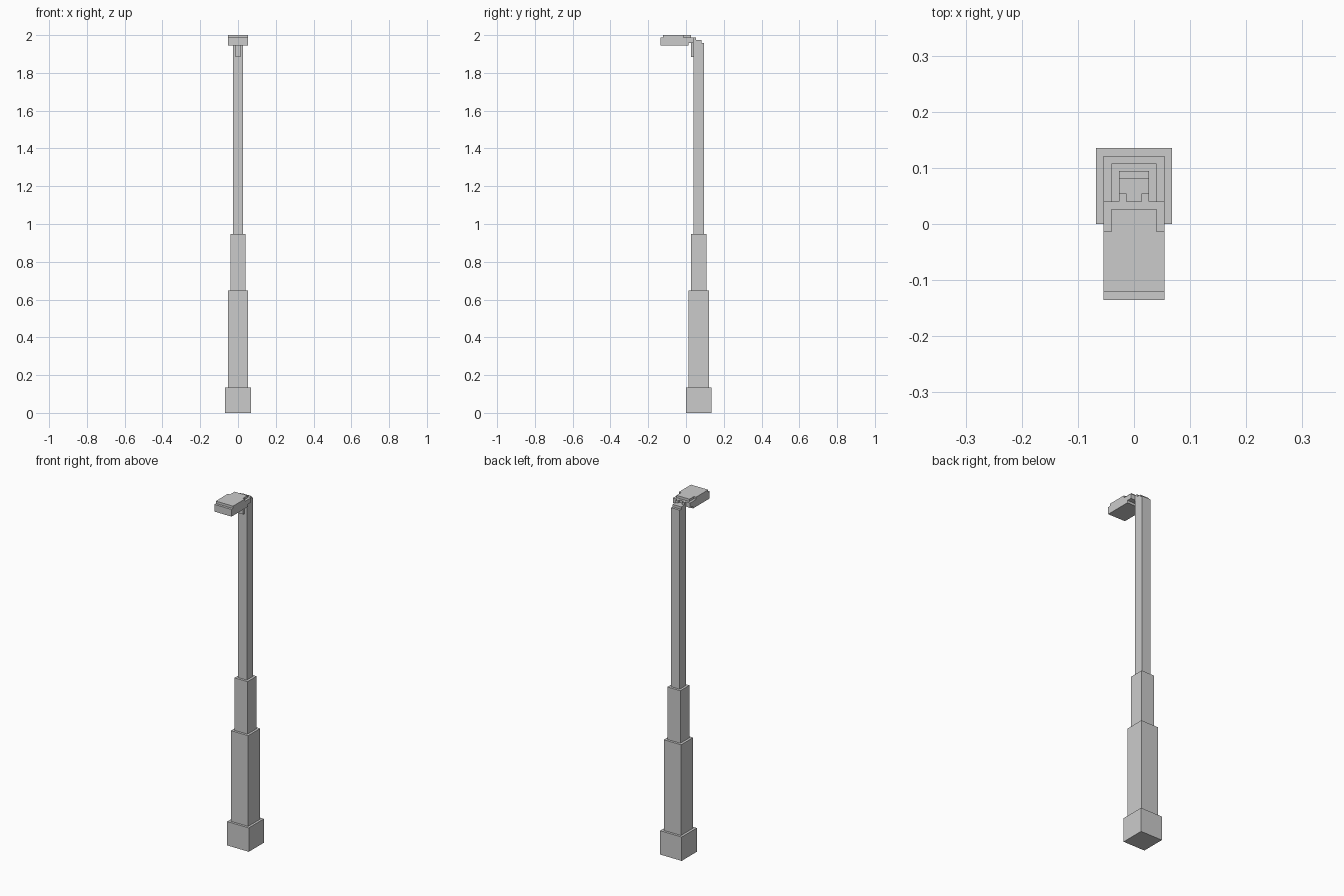
import bpy, bmesh
from mathutils import Matrix, Vector

if "Cube" in bpy.data.objects:
    bpy.data.objects.remove(bpy.data.objects["Cube"])

U = 2 / 148  # the model sits on a voxel-like grid of this size


def part(name, *boxes):
    """One object made from boxes (x0, x1, y0, y1, z0, z1) in grid units."""
    bm = bmesh.new()
    for x0, x1, y0, y1, z0, z1 in boxes:
        centre = Vector((x0 + x1, y0 + y1, z0 + z1)) * U / 2
        size = Vector((x1 - x0, y1 - y0, z1 - z0)) * U
        bmesh.ops.create_cube(bm, size=1, matrix=Matrix.Translation(centre)
                              @ Matrix.Diagonal((*size, 1)))
    mesh = bpy.data.meshes.new(name)
    bm.to_mesh(mesh)
    bm.free()
    obj = bpy.data.objects.new(name, mesh)
    bpy.context.collection.objects.link(obj)
    return obj


# Stepped square post, centred on y = 5
for name, half, z0, z1 in (("foot", 5, 0, 10), ("lower_post", 4, 10, 48),
                           ("middle_post", 3, 48, 70), ("upper_post", 2, 70, 145)):
    part(name, (-half, half, 5 - half, 5 + half, z0, z1))

# Stepped cap on top of the post
part("post_cap", (-2, 2, 3, 6, 145, 146))

# Forked clamp gripping the post top
part("clamp", *[(min(s, 2 * s), max(s, 2 * s), 3, 4, 146, 147) for s in (-1, 1)])

# Short brace below the lamp, against the post
part("brace", (-1, 1, 2, 3, 139.5, 145))

# Lamp head: lens underneath, housing, and stepped lid
part("lamp_lens", (-4, 4, -10, 1, 144, 145))
part("lamp_housing", (-4, 4, -10, 3, 145, 147))
part("lamp_lid", (-4, 4, -9, -1, 147, 148), (-3, 3, -1, 2, 147, 148))
